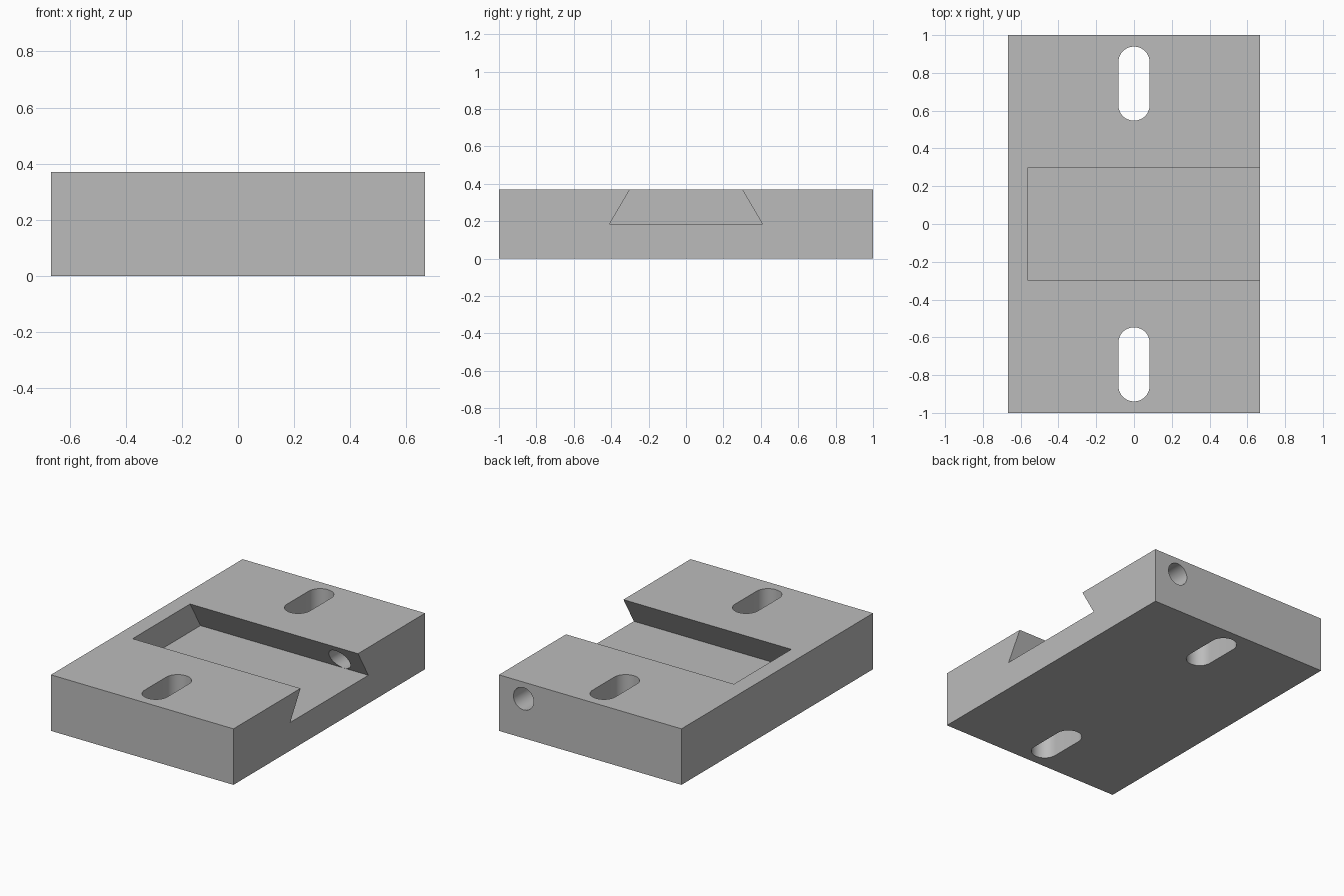
import bpy
import bmesh
import math

cube = bpy.data.objects.get("Cube")
if cube:
    bpy.data.objects.remove(cube, do_unlink=True)

HALF_X, HALF_Y, HEIGHT = 0.667, 1.0, 0.37

grey = bpy.data.materials.new("plain grey")
grey.use_nodes = True
colour = (0.5, 0.5, 0.5, 1)
grey.diffuse_color = colour
grey.node_tree.nodes["Principled BSDF"].inputs["Base Color"].default_value = colour


def prism(name, profile, offset):
    """Extrude a closed planar profile along an offset vector."""
    bm = bmesh.new()
    face = bm.faces.new([bm.verts.new(p) for p in profile])
    extruded = bmesh.ops.extrude_face_region(bm, geom=[face], use_keep_orig=True)
    moved = [v for v in extruded["geom"] if isinstance(v, bmesh.types.BMVert)]
    bmesh.ops.translate(bm, verts=moved, vec=offset)
    bmesh.ops.recalc_face_normals(bm, faces=bm.faces)
    mesh = bpy.data.meshes.new(name)
    bm.to_mesh(mesh)
    bm.free()
    mesh.materials.append(grey)
    obj = bpy.data.objects.new(name, mesh)
    bpy.context.collection.objects.link(obj)
    return obj


def slot_profile(y, radius, half_length, steps=24):
    """Rounded slot outline running along y, placed below the block."""
    points = []
    for side in (1, -1):
        for i in range(steps + 1):
            a = math.pi * i / steps
            points.append((side * radius * math.cos(a),
                           y + side * (half_length - radius + radius * math.sin(a)),
                           -0.1))
    return points


# Main block
block = prism("dovetail_block",
              [(-HALF_X, -HALF_Y, 0), (HALF_X, -HALF_Y, 0),
               (HALF_X, HALF_Y, 0), (-HALF_X, HALF_Y, 0)], (0, 0, HEIGHT))

# Dovetail groove, closed at -x and open at +x; its flanks run on above the top
floor_z, floor_y, top_y = 0.186, 0.408, 0.3
slope = (floor_y - top_y) / (HEIGHT - floor_z)
over = 0.1
high_y, high_z = top_y - slope * over, HEIGHT + over
end_x = -0.56
cutters = [prism("groove_cutter",
                 [(end_x, -floor_y, floor_z), (end_x, floor_y, floor_z),
                  (end_x, high_y, high_z), (end_x, -high_y, high_z)],
                 (HALF_X + over - end_x, 0, 0))]

# Two mounting slots through the full height
for side in (-1, 1):
    cutters.append(prism("slot_cutter", slot_profile(side * 0.743, 0.083, 0.196),
                         (0, 0, HEIGHT + 0.2)))

# Clamping screw hole from the back face into the groove
hole_x, hole_z, hole_r, sides = 0.487, 0.26, 0.0735, 48
circle = [(hole_x + hole_r * math.cos(math.tau * i / sides), 0.2,
           hole_z + hole_r * math.sin(math.tau * i / sides)) for i in range(sides)]
cutters.append(prism("screw_hole_cutter", circle, (0, 0.9, 0)))

# Cut everything out, then drop the cutters
bpy.ops.object.select_all(action="DESELECT")
block.select_set(True)
bpy.context.view_layer.objects.active = block
for cutter in cutters:
    cutter.hide_render = True
    mod = block.modifiers.new(cutter.name, "BOOLEAN")
    mod.operation = "DIFFERENCE"
    mod.solver = "EXACT"
    mod.object = cutter
    bpy.ops.object.modifier_apply(modifier=mod.name)
    bpy.data.objects.remove(cutter, do_unlink=True)

bpy.ops.object.shade_smooth_by_angle(angle=math.radians(30))
